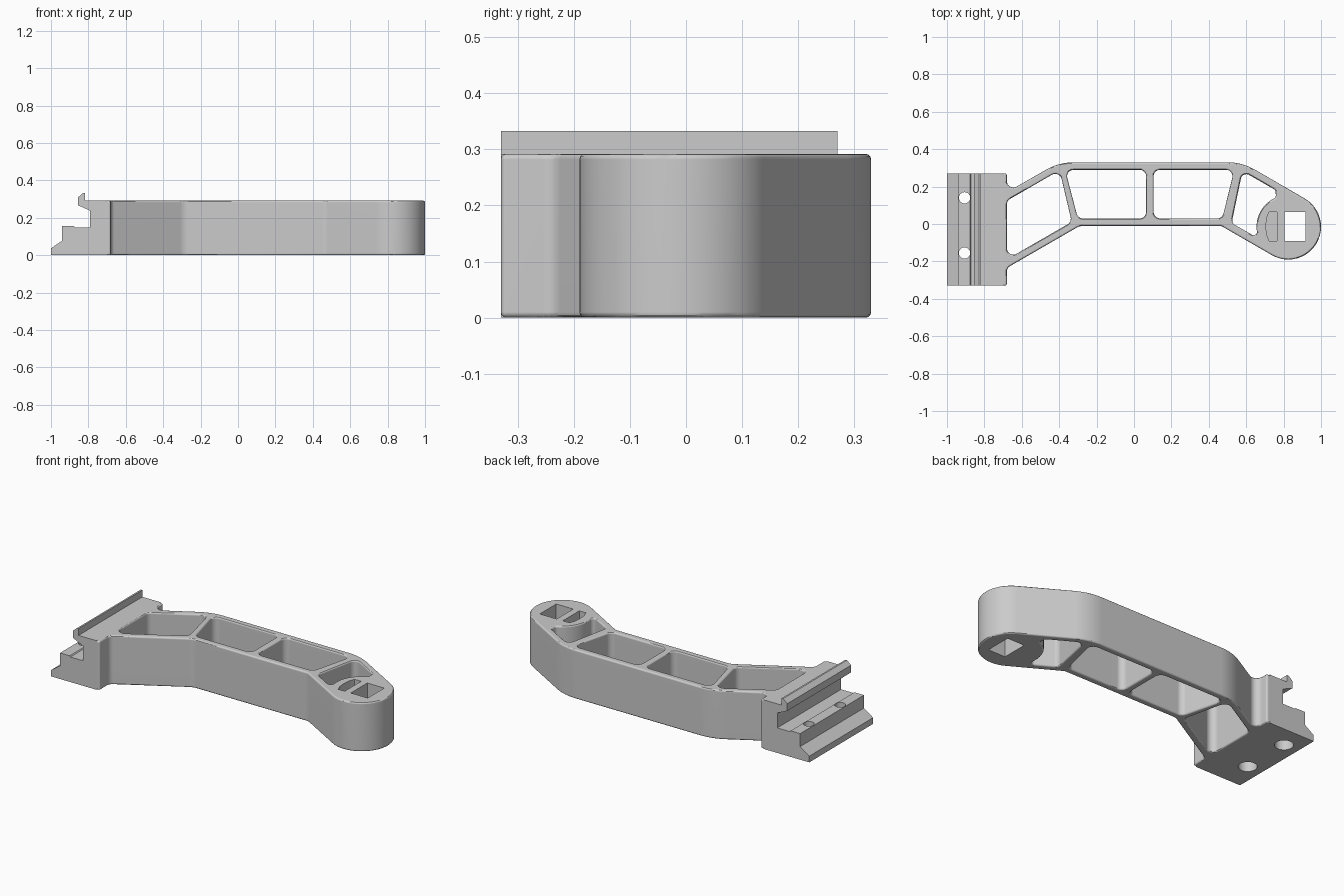
import bpy, bmesh, math
from mathutils import Vector

cube = bpy.data.objects.get("Cube")
if cube:
    bpy.data.objects.remove(cube, do_unlink=True)

HEIGHT = 0.292
BACK, FRONT = 0.27, -0.33

grey = bpy.data.materials.new("plain grey")
grey.use_nodes = True
grey.diffuse_color = (0.6, 0.6, 0.6, 1)
grey.node_tree.nodes["Principled BSDF"].inputs["Base Color"].default_value = (0.6, 0.6, 0.6, 1)


def rounded(corners, steps=8):
    """Polygon outline from (x, y, fillet radius) corners."""
    out = []
    for i, (x, y, r) in enumerate(corners):
        p = Vector((x, y, 0))
        if r == 0:
            out.append(p)
            continue
        before, after = corners[i - 1], corners[(i + 1) % len(corners)]
        u = (Vector((before[0], before[1], 0)) - p).normalized()
        v = (Vector((after[0], after[1], 0)) - p).normalized()
        half = u.angle(v) / 2
        d = r / math.tan(half)
        centre = p + (u + v).normalized() * r / math.sin(half)
        a, b = (p + u * d - centre).normalized(), (p + v * d - centre).normalized()
        out += [centre + a.slerp(b, k / steps) * r for k in range(steps + 1)]
    return out


def prism(name, outline, low, high, along_y=False):
    """Extrude an outline along z, or an xz profile along y."""
    bm = bmesh.new()
    place = (lambda p: (p[0], low, p[1])) if along_y else (lambda p: (p[0], p[1], low))
    face = bm.faces.new([bm.verts.new(place(p)) for p in outline])
    top = bmesh.ops.extrude_face_region(bm, geom=[face])["geom"]
    shift = Vector((0, high - low, 0)) if along_y else Vector((0, 0, high - low))
    bmesh.ops.translate(bm, vec=shift, verts=[g for g in top if isinstance(g, bmesh.types.BMVert)])
    bmesh.ops.remove_doubles(bm, verts=bm.verts, dist=0.0005)
    bmesh.ops.recalc_face_normals(bm, faces=bm.faces)
    mesh = bpy.data.meshes.new(name)
    bm.to_mesh(mesh)
    bm.free()
    mesh.materials.append(grey)
    ob = bpy.data.objects.new(name, mesh)
    bpy.context.collection.objects.link(ob)
    return ob


def select(ob):
    bpy.ops.object.select_all(action='DESELECT')
    ob.select_set(True)
    bpy.context.view_layer.objects.active = ob


def apply(ob, kind, **settings):
    mod = ob.modifiers.new(kind.title(), kind)
    for key, value in settings.items():
        setattr(mod, key, value)
    select(ob)
    bpy.ops.object.modifier_apply(modifier=mod.name)


def cut(ob, outline, low=-0.1, high=0.5):
    cutter = prism("cutter", outline, low, high)
    cutter.hide_render = True
    apply(ob, 'BOOLEAN', object=cutter, operation='DIFFERENCE', solver='EXACT')
    bpy.data.objects.remove(cutter, do_unlink=True)


def circle(x, y, r, n=32):
    return [(x + r * math.cos(math.tau * k / n), y + r * math.sin(math.tau * k / n)) for k in range(n)]


# Arm: cranked outline with a flange at one end and a round boss at the other
arm = prism("arm", rounded([
    (-0.72, BACK, 0), (-0.68, BACK, 0), (-0.68, 0.17, 0.035), (-0.4, 0.33, 0.3),
    (0.578, 0.33, 0.3), (1.064, 0.049, 0.175), (0.889, -0.254, 0.175),
    (0.466, -0.01, 0.05), (-0.29, -0.01, 0.08), (-0.68, -0.235, 0.035),
    (-0.68, FRONT, 0), (-0.72, FRONT, 0)], 12), 0, HEIGHT)

# Lightening windows between the struts
R = 0.035
boss_arc = [(0.825 + 0.17 * math.cos(math.radians(a)), -0.015 + 0.17 * math.sin(math.radians(a)), 0)
            for a in range(113, 192, 7)]
windows = [
    [(-0.68, 0.124, R), (-0.398, 0.287, R), (-0.333, 0.011, R), (-0.68, -0.189, R)],
    [(-0.368, 0.29, R), (0.065, 0.29, R), (0.065, 0.03, R), (-0.3, 0.03, R)],
    [(0.105, 0.29, R), (0.536, 0.29, R), (0.472, 0.03, R), (0.105, 0.03, R)],
    [(0.522, 0.005, 0.03), (0.58, 0.283, 0.03), (0.757, 0.181, 0.015)] + boss_arc + [(0.65, -0.068, 0.018)],
]
for window in windows:
    cut(arm, rounded(window))
apply(arm, 'BEVEL', width=0.01, segments=3, limit_method='ANGLE',
      angle_limit=math.radians(60), use_clamp_overlap=False)

# Square through hole and blind curved slot in the boss
cut(arm, [(0.805, 0.065), (0.917, 0.065), (0.917, -0.09), (0.805, -0.09)])
cut(arm, [(0.765, 0.065), (0.722, 0.065), (0.709, 0.03), (0.705, -0.013),
          (0.709, -0.055), (0.722, -0.09), (0.765, -0.09)], 0.12)

# Clamp: stepped profile with a hooked lip
clamp = prism("clamp", [
    (-1, 0), (-1, 0.037), (-0.94, 0.078), (-0.94, 0.155), (-0.877, 0.155), (-0.872, 0.149),
    (-0.79, 0.149), (-0.79, 0.238), (-0.855, 0.267), (-0.855, 0.31), (-0.828, 0.333),
    (-0.818, 0.333), (-0.818, HEIGHT), (-0.7, HEIGHT), (-0.7, 0)], FRONT, BACK, along_y=True)

# Screw holes, counterbored from below
for y in (0.14, -0.155):
    cut(clamp, circle(-0.906, y, 0.03))
    cut(clamp, circle(-0.906, y, 0.05), -0.1, 0.06)

for ob in (arm, clamp):
    select(ob)
    bpy.ops.object.shade_smooth_by_angle(angle=math.radians(30))
apply(arm, 'WEIGHTED_NORMAL', keep_sharp=True)
